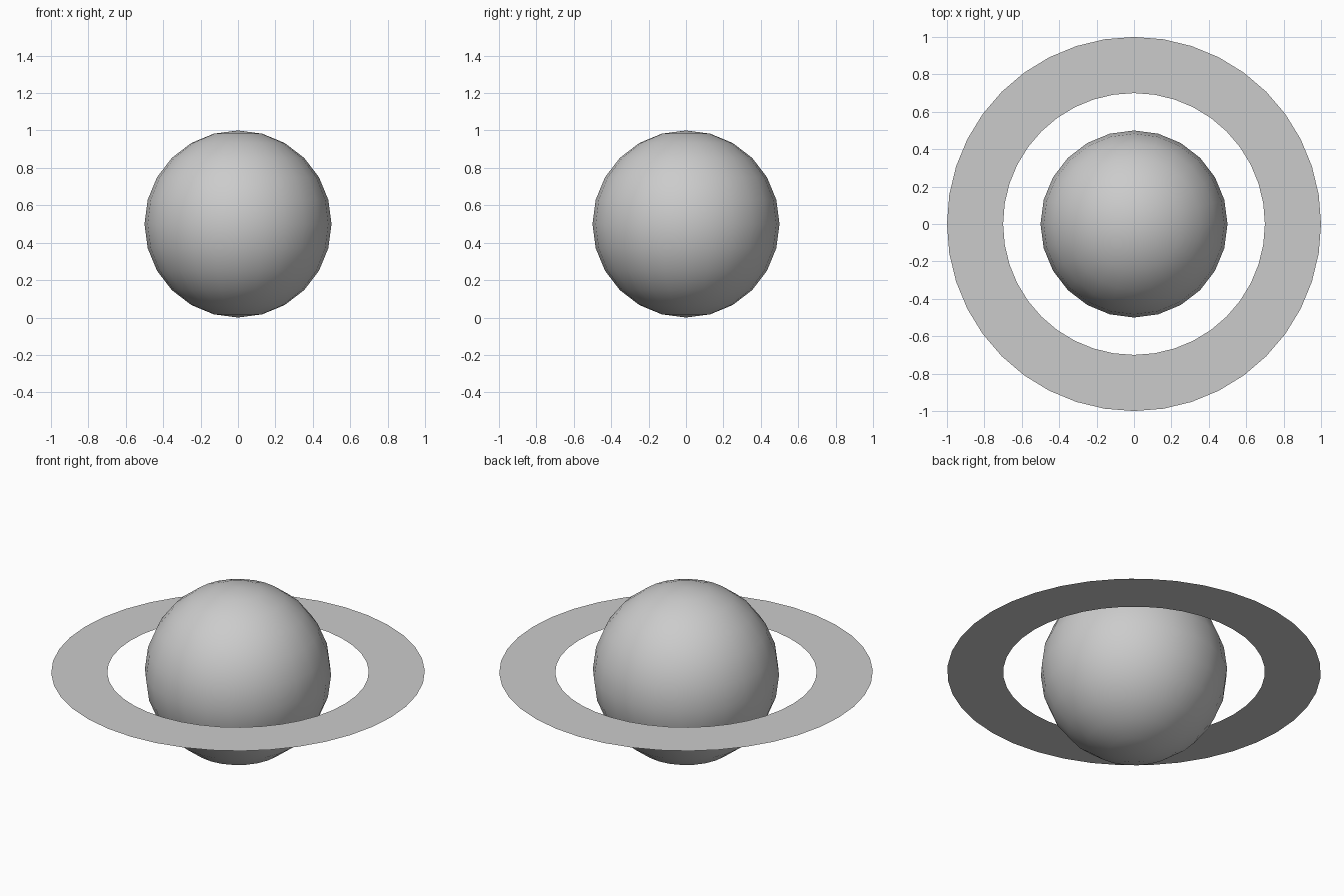
import bpy, bmesh, math

if "Cube" in bpy.data.objects:
    bpy.data.objects.remove(bpy.data.objects["Cube"])

# One plain grey for the whole model
grey = bpy.data.materials.new("light_grey")
grey.diffuse_color = (0.6, 0.6, 0.6, 1)
grey.use_nodes = True
grey.node_tree.nodes["Principled BSDF"].inputs["Base Color"].default_value = grey.diffuse_color


def add_part(name, bm):
    mesh = bpy.data.meshes.new(name)
    bm.to_mesh(mesh)
    bm.free()
    mesh.materials.append(grey)
    obj = bpy.data.objects.new(name, mesh)
    obj.location.z = 0.5
    bpy.context.collection.objects.link(obj)
    return obj


# Planet: smooth ball
bm = bmesh.new()
bmesh.ops.create_uvsphere(bm, u_segments=24, v_segments=12, radius=0.5)
for f in bm.faces:
    f.smooth = True
add_part("planet", bm)

# Ring: flat sheet between two circles, facing up
SIDES = 40
bm = bmesh.new()
loops = [[bm.verts.new((r * math.cos(2 * math.pi * i / SIDES),
                        r * math.sin(2 * math.pi * i / SIDES), 0))
          for i in range(SIDES)] for r in (0.7, 1.0)]
inner, outer = loops
for i in range(SIDES):
    j = (i + 1) % SIDES
    bm.faces.new((inner[i], outer[i], outer[j], inner[j]))
add_part("ring", bm)
